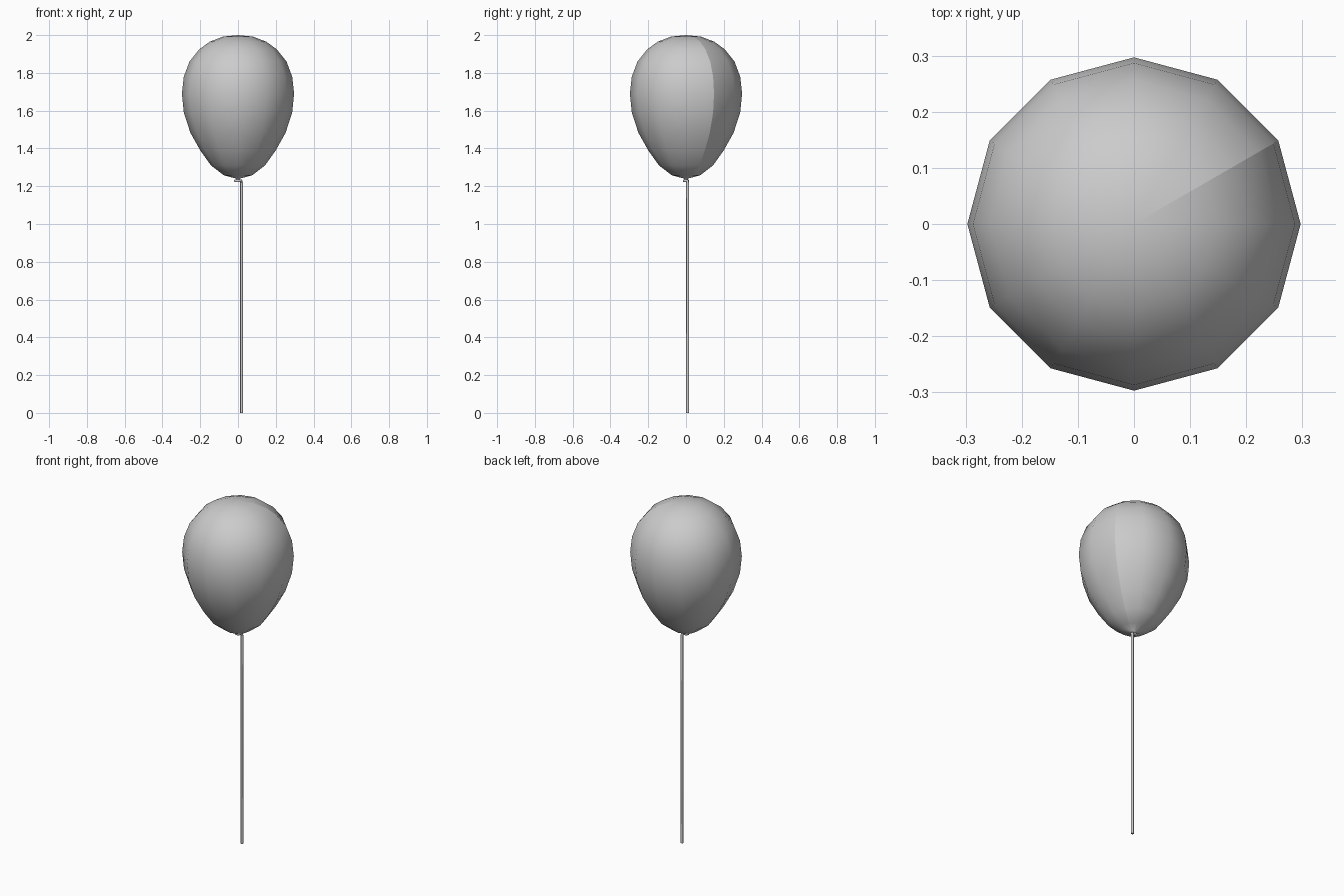
import bpy, bmesh
from math import sin, cos, pi

if "Cube" in bpy.data.objects:
    bpy.data.objects.remove(bpy.data.objects["Cube"])

SIDES = 12


def lathe(name, profile):
    """Revolve (radius, height) pairs; radius 0 gives a pole."""
    bm = bmesh.new()
    rings = []
    for r, z in profile:
        count = SIDES if r > 0 else 1
        rings.append([bm.verts.new((r * cos(2 * pi * i / SIDES), r * sin(2 * pi * i / SIDES), z))
                      for i in range(count)])
    for a, b in zip(rings, rings[1:]):
        for i in range(SIDES):
            j = (i + 1) % SIDES
            quad = [a[i % len(a)], a[j % len(a)], b[j % len(b)], b[i % len(b)]]
            bm.faces.new(list(dict.fromkeys(quad)))
        # shading seam along one meridian
        edge = bm.edges.get((a[1 % len(a)], b[1 % len(b)]))
        edge.smooth = False
    bmesh.ops.recalc_face_normals(bm, faces=bm.faces)
    for f in bm.faces:
        f.smooth = True
    mesh = bpy.data.meshes.new(name)
    bm.to_mesh(mesh)
    bm.free()
    obj = bpy.data.objects.new(name, mesh)
    bpy.context.collection.objects.link(obj)
    return obj


# Balloon skin with its pinched neck and small flared lip
lathe("balloon", [(0, 2.0), (0.08, 1.992), (0.15, 1.965), (0.205, 1.925),
                  (0.257, 1.86), (0.287, 1.78), (0.297, 1.69), (0.287, 1.59),
                  (0.252, 1.483), (0.2, 1.39), (0.143, 1.31), (0.075, 1.258),
                  (0.012, 1.241), (0.009, 1.232), (0.017, 1.222), (0, 1.224)])

# String: a loop around the neck, then straight down
path = [(0.014 * cos(a), 0.009 * sin(a), 1.229)
        for a in [pi * (0.25 + k / 4) for k in range(8)]]
path += [(0.016, 0.007, 1.229), (0.019, 0.009, 1.215), (0.019, 0.009, 0)]
curve = bpy.data.curves.new("string", "CURVE")
curve.dimensions = "3D"
curve.bevel_depth = 0.008
curve.bevel_resolution = 1
curve.use_fill_caps = True
spline = curve.splines.new("POLY")
spline.points.add(len(path) - 1)
for point, co in zip(spline.points, path):
    point.co = (*co, 1)
spline.use_smooth = True
bpy.context.collection.objects.link(bpy.data.objects.new("string", curve))
